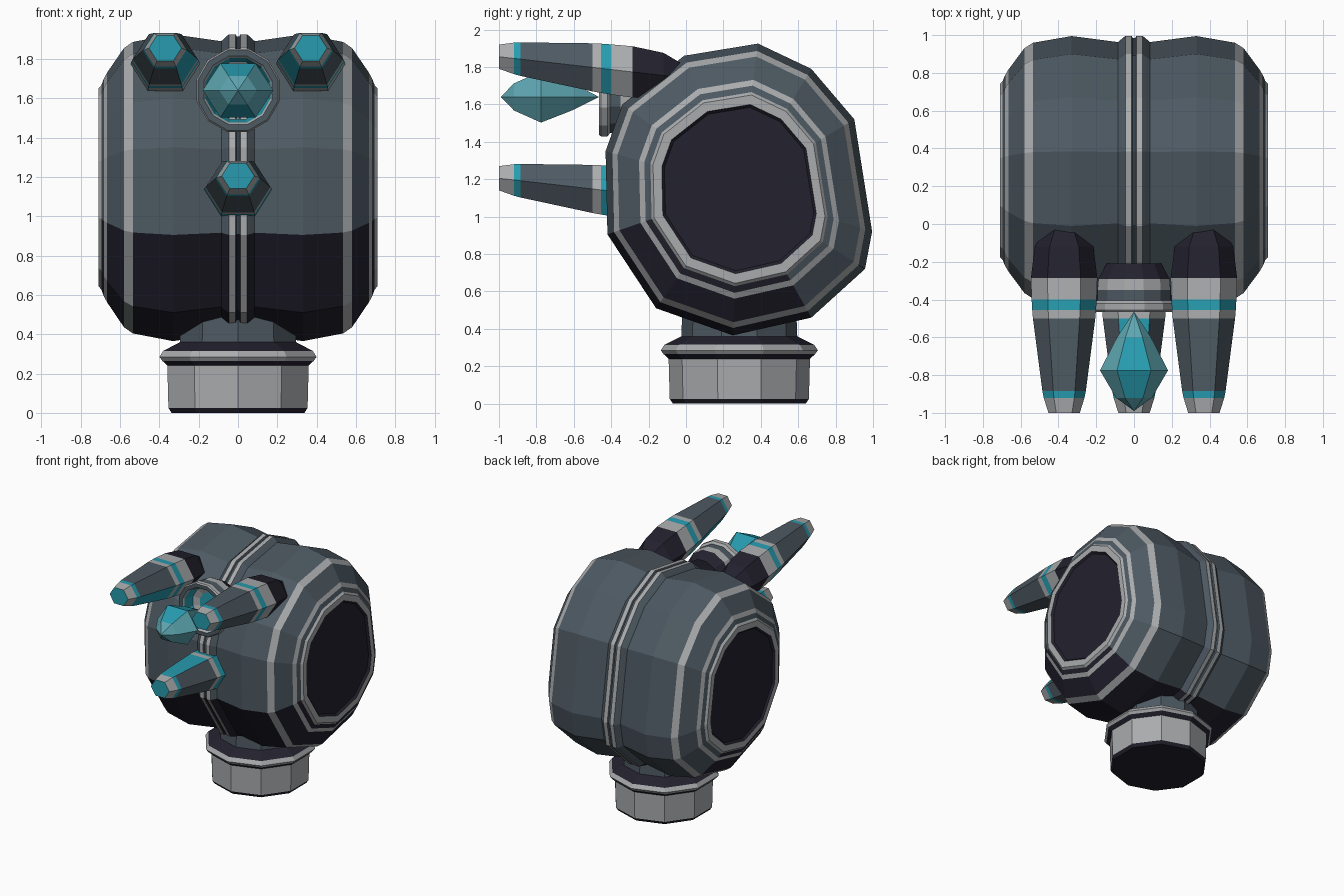
import bpy, bmesh, math

cube = bpy.data.objects.get("Cube")
if cube:
    bpy.data.objects.remove(cube, do_unlink=True)

COLOURS = {
    "slate": (0.075, 0.10, 0.122),
    "dark_navy": (0.017, 0.015, 0.027),
    "light_grey": (0.40, 0.41, 0.42),
    "teal": (0.02, 0.33, 0.43),
    "pale_teal": (0.11, 0.38, 0.44),
}
NAMES = list(COLOURS)
SLATE, NAVY, GREY, TEAL, PALE = range(5)
MATERIALS = []
for label, rgb in COLOURS.items():
    m = bpy.data.materials.new(label)
    m.use_nodes = True
    m.diffuse_color = (*rgb, 1)
    m.node_tree.nodes["Principled BSDF"].inputs["Base Color"].default_value = (*rgb, 1)
    MATERIALS.append(m)


def loft(name, rings, colour, caps):
    """Skin rings of points; colour(i, j) gives the material of band i, side j."""
    bm = bmesh.new()
    loops = [[bm.verts.new(p) for p in ring] for ring in rings]
    n = len(rings[0])
    for i in range(len(loops) - 1):
        a, b = loops[i], loops[i + 1]
        for j in range(n):
            k = (j + 1) % n
            bm.faces.new((a[j], a[k], b[k], b[j])).material_index = colour(i, j)
    for loop, mat in zip((loops[0], loops[-1]), caps):
        if mat is not None:
            bm.faces.new(loop).material_index = mat
    bmesh.ops.remove_doubles(bm, verts=bm.verts, dist=0.0005)
    bmesh.ops.recalc_face_normals(bm, faces=bm.faces)
    mesh = bpy.data.meshes.new(name)
    bm.to_mesh(mesh)
    bm.free()
    for m in MATERIALS:
        mesh.materials.append(m)
    obj = bpy.data.objects.new(name, mesh)
    bpy.context.collection.objects.link(obj)
    return obj


def circle(n, r, turn=0.0):
    return [(r * math.cos(turn + math.tau * k / n),
             r * math.sin(turn + math.tau * k / n)) for k in range(n)]


# Barrel body: one side outline, scaled at stations across x
CY, CZ = 0.285, 1.15
OUTLINE = [(0.385, 1.925), (0.67, 1.79), (0.90, 1.52), (0.995, 0.92),
           (0.957, 0.72), (0.67, 0.46), (0.25, 0.365), (-0.16, 0.51),
           (-0.42, 0.905), (-0.43, 1.35), (-0.34, 1.60), (-0.01, 1.86)]
# station x, scale, colour of the band that follows it outward
HALF = [(0.006, 0.985, SLATE), (0.012, 1.0, GREY), (0.046, 1.0, SLATE),
        (0.06, 0.985, SLATE), (0.085, 0.955, SLATE), (0.33, 1.0, SLATE),
        (0.535, 0.95, GREY), (0.58, 0.91, SLATE), (0.665, 0.75, GREY),
        (0.682, 0.71, SLATE), (0.695, 0.665, GREY), (0.71, 0.645, GREY),
        (0.71, 0.58, NAVY), (0.695, 0.56, NAVY)]
stations = [(-x, s) for x, s, _ in reversed(HALF)] + [(x, s) for x, s, _ in HALF]
outward = [c for _, _, c in HALF[:-1]]
bands = outward[::-1] + [SLATE] + outward
UNDERSIDE = (5, 6, 7)


def body_colour(i, j):
    if bands[i] == SLATE and j in UNDERSIDE:
        return NAVY
    return bands[i]


loft("barrel_body",
     [[(x, CY + (y - CY) * s, CZ + (z - CZ) * s) for y, z in OUTLINE]
      for x, s in stations], body_colour, (NAVY, NAVY))

# Ten-sided neck and base
BASE = [(0.0, 0.355, NAVY), (0.025, 0.372, GREY), (0.24, 0.378, NAVY),
        (0.265, 0.405, GREY), (0.285, 0.42, GREY), (0.315, 0.40, NAVY),
        (0.36, 0.31, SLATE), (0.62, 0.30, SLATE)]
loft("neck_base",
     [[(x, CY + y, z) for x, y in circle(10, r, math.pi / 10)] for z, r, _ in BASE],
     lambda i, j: BASE[i][2], (NAVY, SLATE))

# Hexagonal spikes, each with one teal side facing the crystal
SPIKE = [(-1.0, 0.083, GREY), (-0.92, 0.108, TEAL), (-0.885, 0.115, SLATE),
         (-0.5, 0.165, GREY), (-0.455, 0.169, TEAL), (-0.4, 0.172, GREY),
         (-0.285, 0.176, NAVY), (-0.12, 0.155, NAVY), (-0.03, 0.10, NAVY)]


def spike(name, x0, z_tip, teal_side):
    rings = [[(x0 + x, y, z_tip - 0.114 * (y + 1) + 0.9 * z)
              for x, z in circle(6, r)] for y, r, _ in SPIKE]

    def colour(i, j):
        if i == 2 and j == teal_side:
            return TEAL
        return SPIKE[i][2]
    loft(name, rings, colour, (TEAL, NAVY))


spike("upper_spike_left", 0.37, 1.855, 3)
spike("upper_spike_right", -0.37, 1.855, 5)
spike("lower_spike", 0.0, 1.205, 1)

# Socket ring with a teal bowl
AXIS_Z = 1.64
SOCKET = [(-0.21, 0.15, NAVY), (-0.29, 0.195, GREY), (-0.35, 0.20, SLATE),
          (-0.405, 0.20, GREY), (-0.42, 0.218, GREY), (-0.455, 0.218, GREY),
          (-0.465, 0.21, SLATE), (-0.465, 0.18, GREY), (-0.45, 0.17, TEAL),
          (-0.37, 0.15, GREY), (-0.35, 0.10, TEAL), (-0.35, 0.0, TEAL)]
loft("crystal_socket",
     [[(x, y, AXIS_Z + z) for x, z in circle(12, r, math.pi / 12)]
      for y, r, _ in SOCKET],
     lambda i, j: SOCKET[i][2], (NAVY, None))

# Floating crystal
CRYSTAL = [(-0.99, 0.0), (-0.92, 0.095), (-0.775, 0.18), (-0.60, 0.09), (-0.465, 0.0)]
loft("crystal",
     [[(x, y, AXIS_Z + 0.88 * z) for x, z in circle(6, r)] for y, r in CRYSTAL],
     lambda i, j: TEAL if i in (1, 2) and j in (1, 4) else PALE, (None, None))
